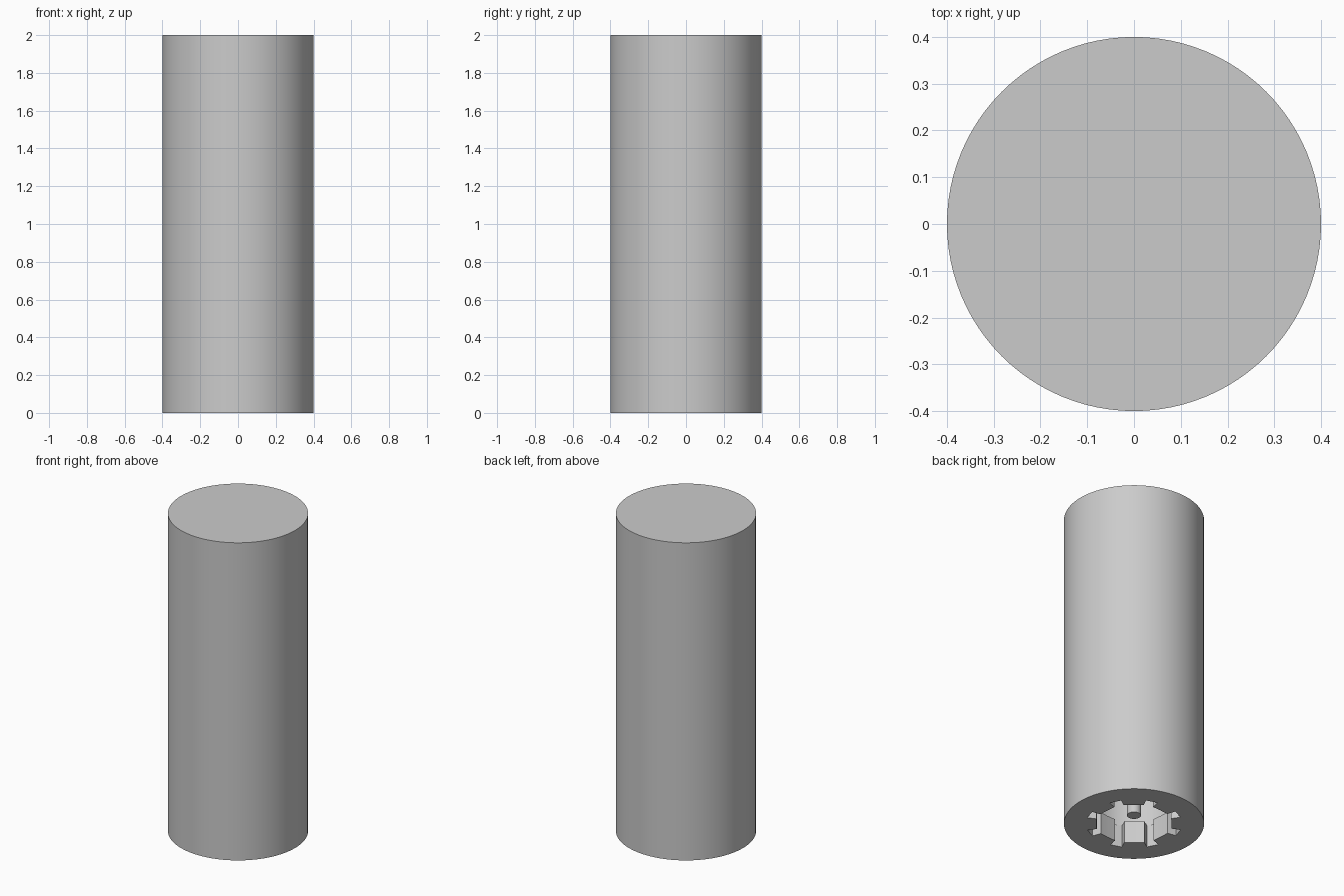
import bpy
import bmesh
from math import sin, cos, radians

cube = bpy.data.objects.get("Cube")
if cube:
    bpy.data.objects.remove(cube, do_unlink=True)

grey = bpy.data.materials.new("plain_grey")
grey.use_nodes = True
colour = (0.6, 0.6, 0.6, 1)
grey.diffuse_color = colour
grey.node_tree.nodes["Principled BSDF"].inputs["Base Color"].default_value = colour

TEETH = 8
FIRST_TOOTH = -85.5   # direction of one tooth, in degrees
DEPTH = 0.42          # height of the socket ceiling
RING = 0.14           # height of the toothed ring


def circle(radius, sides):
    return [(radius * cos(radians(360 * i / sides)),
             radius * sin(radians(360 * i / sides))) for i in range(sides)]


def prism(name, outline, bottom, top):
    """Extrude a flat outline straight up."""
    bm = bmesh.new()
    face = bm.faces.new([bm.verts.new((x, y, bottom)) for x, y in outline])
    up = bmesh.ops.extrude_face_region(bm, geom=[face])["geom"]
    verts = [v for v in up if isinstance(v, bmesh.types.BMVert)]
    bmesh.ops.translate(bm, verts=verts, vec=(0, 0, top - bottom))
    bmesh.ops.recalc_face_normals(bm, faces=bm.faces)
    mesh = bpy.data.meshes.new(name)
    bm.to_mesh(mesh)
    bm.free()
    mesh.materials.append(grey)
    obj = bpy.data.objects.new(name, mesh)
    bpy.context.collection.objects.link(obj)
    return obj


def activate(obj):
    bpy.ops.object.select_all(action="DESELECT")
    obj.select_set(True)
    bpy.context.view_layer.objects.active = obj


def cut(obj, cutter):
    mod = obj.modifiers.new("cut", "BOOLEAN")
    mod.operation = "DIFFERENCE"
    mod.solver = "EXACT"
    mod.object = cutter
    activate(obj)
    bpy.ops.object.modifier_apply(modifier=mod.name)
    bpy.data.objects.remove(cutter, do_unlink=True)


# Toothed outline: a ridged tooth tip, then a narrow slot
gear = []
for i in range(TEETH):
    for turn, radius in ((-15, 0.22), (0, 0.215), (15, 0.22), (15, 0.275), (30, 0.275)):
        a = radians(FIRST_TOOTH + i * 360 / TEETH + turn)
        gear.append((radius * cos(a), radius * sin(a)))

# Body with a toothed opening and a round chamber behind it
body = prism("cylinder_body", circle(0.4, 96), 0, 2)
cut(body, prism("toothed_cutter", gear, -0.1, RING + 0.02))
cut(body, prism("chamber_cutter", circle(0.28, 64), RING, DEPTH))

# Small pin hanging in the middle of the socket
pin = prism("socket_pin", circle(0.04, 32), 0.055, DEPTH + 0.01)

for obj in (body, pin):
    activate(obj)
    bpy.ops.object.shade_smooth_by_angle(angle=radians(20))
